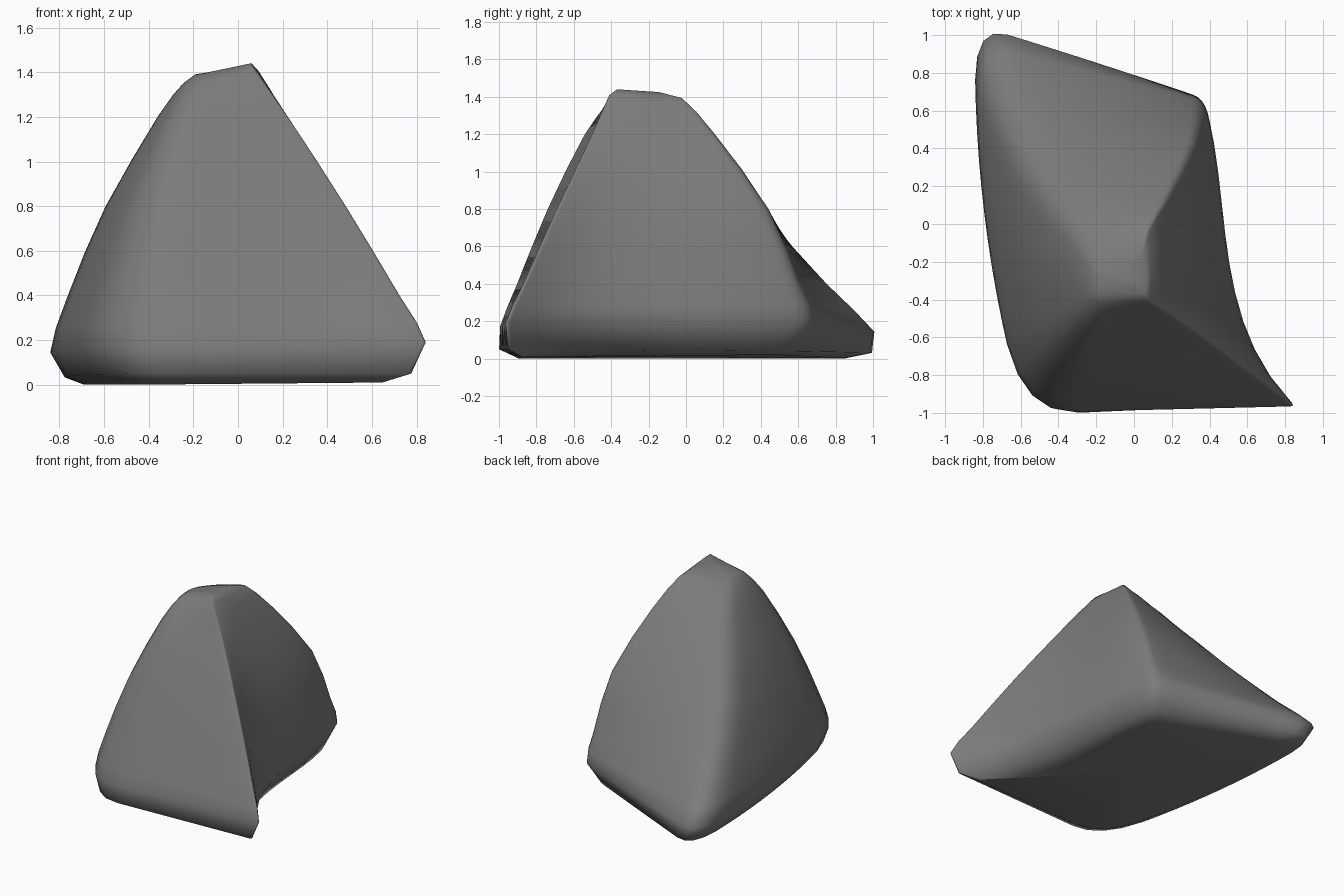
import bpy, bmesh
from mathutils import Vector

if "Cube" in bpy.data.objects:
    bpy.data.objects.remove(bpy.data.objects["Cube"])

# Horizontal sections, bottom to top: corners front-right, back-right, back-left, front-left
LEVELS = [
    [(0.66, -0.88, 0.02), (0.24, 0.48, 0.03), (-0.68, 0.90, 0.01), (-0.46, -0.90, 0.01)],
    [(0.79, -0.95, 0.06), (0.32, 0.57, 0.05), (-0.77, 1.05, 0.04), (-0.53, -1.01, 0.06)],
    [(0.855, -0.965, 0.20), (0.37, 0.665, 0.21), (-0.84, 1.055, 0.15), (-0.58, -1.00, 0.18)],
    [(0.735, -0.87, 0.41), (0.36, 0.60, 0.41), (-0.76, 0.77, 0.41), (-0.54, -0.91, 0.41)],
    [(0.49, -0.69, 0.81), (0.32, 0.44, 0.81), (-0.59, 0.37, 0.81), (-0.43, -0.75, 0.81)],
    [(0.225, -0.50, 1.21), (0.18, 0.155, 1.21), (-0.35, 0.02, 1.21), (-0.28, -0.55, 1.21)],
    [(0.075, -0.41, 1.42), (0.08, -0.02, 1.405), (-0.24, -0.17, 1.36), (-0.215, -0.42, 1.36)],
    [(0.058, -0.37, 1.45), (0.045, -0.14, 1.435), (-0.19, -0.25, 1.40), (-0.18, -0.365, 1.40)],
]
# Outward bow of the right, back, left and front sides at the base and at the top
BOW = [(-0.165, 0.02), (0.0, 0.04), (0.085, 0.03), (0.0, 0.0)]
# Share of each side used to round its corner
ROUND = [0.02, 0.05, 0.14, 0.18]
SIDE_STEPS, CORNER_STEPS = 10, 5


def side_point(row, i, t):
    a, b = Vector(row[i]), Vector(row[(i + 1) % 4])
    d = b - a
    out = Vector((d.y, -d.x, 0)).normalized()
    height = min(1, (a.z + b.z) / 2.8)
    bow = BOW[i][0] * (1 - height) + BOW[i][1] * height
    bow *= min(1, d.length / 0.5)
    # the right side hollows most near the front ridge
    shape = 6.75 * t * (1 - t) ** 2 if i == 0 else 4 * t * (1 - t)
    return a.lerp(b, t) + out * bow * shape


def ring(row):
    pts = []
    for i in range(4):
        p = side_point(row, (i - 1) % 4, 1 - ROUND[i])
        q = side_point(row, i, ROUND[i])
        c = Vector(row[i])
        for k in range(CORNER_STEPS):
            t = k / (CORNER_STEPS - 1)
            pts.append(p.lerp(c, t).lerp(c.lerp(q, t), t))
        end = 1 - ROUND[(i + 1) % 4]
        for k in range(1, SIDE_STEPS):
            pts.append(side_point(row, i, ROUND[i] + (end - ROUND[i]) * k / SIDE_STEPS))
    return pts


# Extra sections between the tall ones keep the flanks curved
rows = []
for k, row in enumerate(LEVELS):
    rows.append(row)
    if 2 <= k <= 5:
        near = [[Vector(c) for c in LEVELS[k + o]] for o in (-1, 0, 1, 2)]
        rows.append([(9 * (b + c) - a - d) / 16 for a, b, c, d in zip(*near)])

# Rock: loft through the sections, closed top and bottom
bm = bmesh.new()
rings = [[bm.verts.new(p) for p in ring(row)] for row in rows]
n = len(rings[0])
for lo, hi in zip(rings, rings[1:]):
    for j in range(n):
        k = (j + 1) % n
        bm.faces.new((lo[j], lo[k], hi[k], hi[j]))
for r in (rings[0], rings[-1]):
    centre = bm.verts.new(sum((v.co for v in r), Vector()) / n)
    for j in range(n):
        bm.faces.new((r[j], r[(j + 1) % n], centre))
low = min(v.co.z for v in bm.verts)
for v in bm.verts:
    v.co.z -= low
bmesh.ops.recalc_face_normals(bm, faces=bm.faces)

mesh = bpy.data.meshes.new("rock")
bm.to_mesh(mesh)
bm.free()
rock = bpy.data.objects.new("rock", mesh)
bpy.context.collection.objects.link(rock)

stone = bpy.data.materials.new("grey stone")
stone.diffuse_color = (0.2, 0.2, 0.2, 1)
stone.use_nodes = True
stone.node_tree.nodes["Principled BSDF"].inputs["Base Color"].default_value = stone.diffuse_color
mesh.materials.append(stone)

bpy.context.view_layer.objects.active = rock
rock.select_set(True)
bpy.ops.object.shade_smooth_by_angle(angle=1.4)
